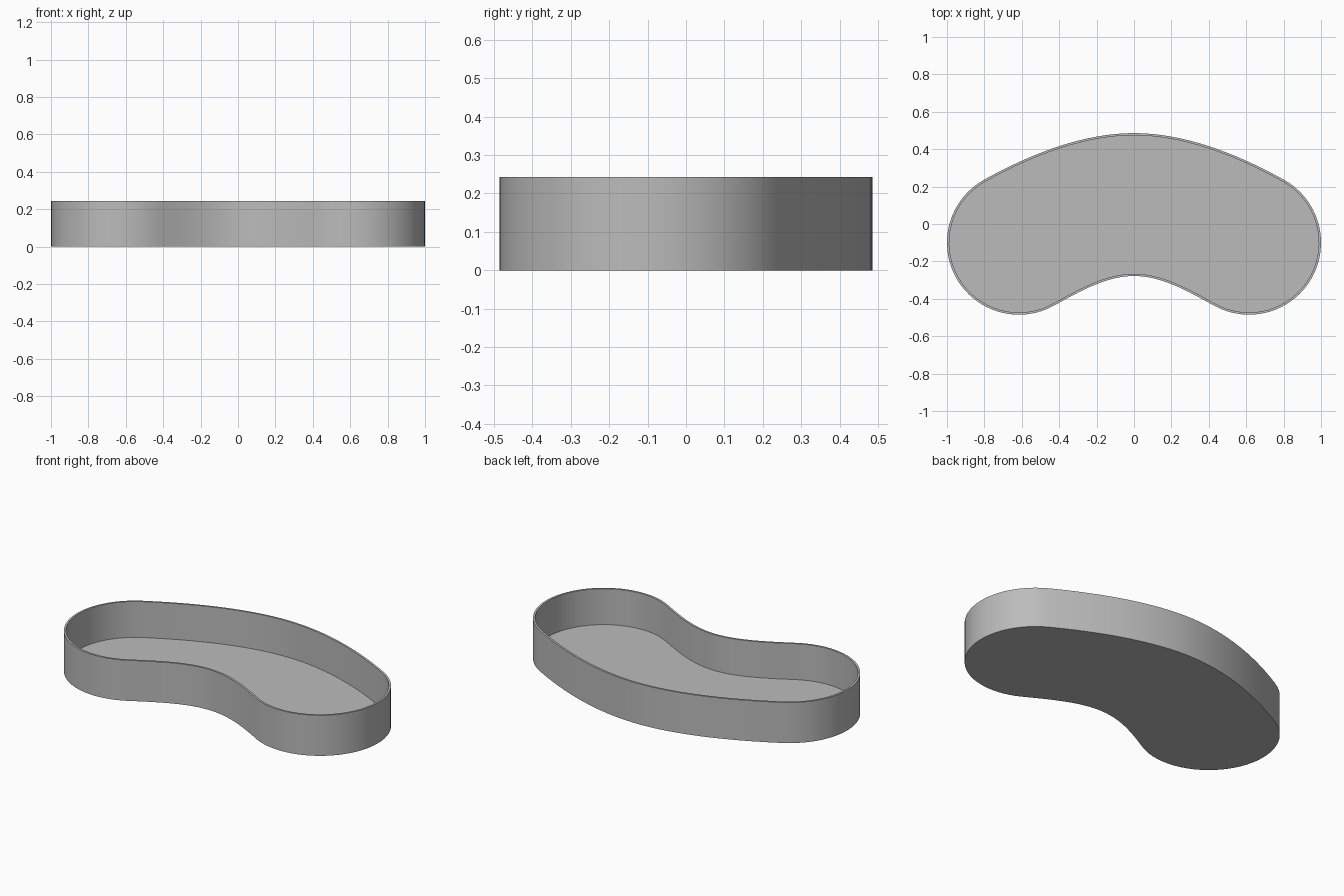
import bpy, bmesh, math
from mathutils import Vector
from mathutils.geometry import interpolate_bezier

if "Cube" in bpy.data.objects:
    bpy.data.objects.remove(bpy.data.objects["Cube"])

HEIGHT, FLOOR, WALL = 0.243, 0.028, 0.012
CENTRE, RADIUS = Vector((0.615, -0.1)), 0.385
TILT = math.radians(61)          # direction of the upper end of each round lobe


def on_lobe(angle):
    return CENTRE + RADIUS * Vector((math.cos(angle), math.sin(angle)))


def half_outline():
    """Right half of the kidney shape, from front middle round to back middle."""
    start, end = on_lobe(TILT - math.pi), on_lobe(TILT)
    tangent = Vector((math.sin(TILT), -math.cos(TILT)))
    front, back = Vector((0, -0.278)), Vector((0, 0.486))
    dip = interpolate_bezier(front, front + Vector((0.15, 0)),
                             start - tangent * 0.15, start, 14)
    lobe = [on_lobe(TILT - math.pi + math.pi * i / 32) for i in range(1, 32)]
    bow = interpolate_bezier(end, end - tangent * 0.27,
                             back + Vector((0.28, 0)), back, 18)
    return [Vector(p[:2]) for p in list(dip) + lobe + list(bow)]


def inset(points, distance):
    """Move each point of a counter-clockwise loop inwards."""
    moved = []
    for i, p in enumerate(points):
        along = (points[(i + 1) % len(points)] - points[i - 1]).normalized()
        moved.append(p + Vector((-along.y, along.x)) * distance)
    return moved


right = half_outline()
outer = right + [Vector((-p.x, p.y)) for p in reversed(right[1:-1])]
inner = inset(outer, WALL)

# Tray: outer wall, rim, inner wall, closed by the base and the floor
bm = bmesh.new()
rings = [[bm.verts.new((p.x, p.y, z)) for p in loop]
         for loop, z in ((outer, 0), (outer, HEIGHT), (inner, HEIGHT), (inner, FLOOR))]
count = len(outer)
for low, high in zip(rings, rings[1:]):
    for i in range(count):
        j = (i + 1) % count
        bm.faces.new((low[i], low[j], high[j], high[i]))
bm.faces.new(reversed(rings[0]))
bm.faces.new(rings[-1])
mesh = bpy.data.meshes.new("kidney_tray")
bm.to_mesh(mesh)
bm.free()
tray = bpy.data.objects.new("kidney_tray", mesh)
bpy.context.collection.objects.link(tray)

# Plain grey metal
grey = bpy.data.materials.new("grey_metal")
grey.use_nodes = True
colour = (0.5, 0.5, 0.5, 1)
grey.diffuse_color = colour
grey.node_tree.nodes["Principled BSDF"].inputs["Base Color"].default_value = colour
mesh.materials.append(grey)

bpy.context.view_layer.objects.active = tray
tray.select_set(True)
bpy.ops.object.shade_smooth_by_angle(angle=math.radians(30))
